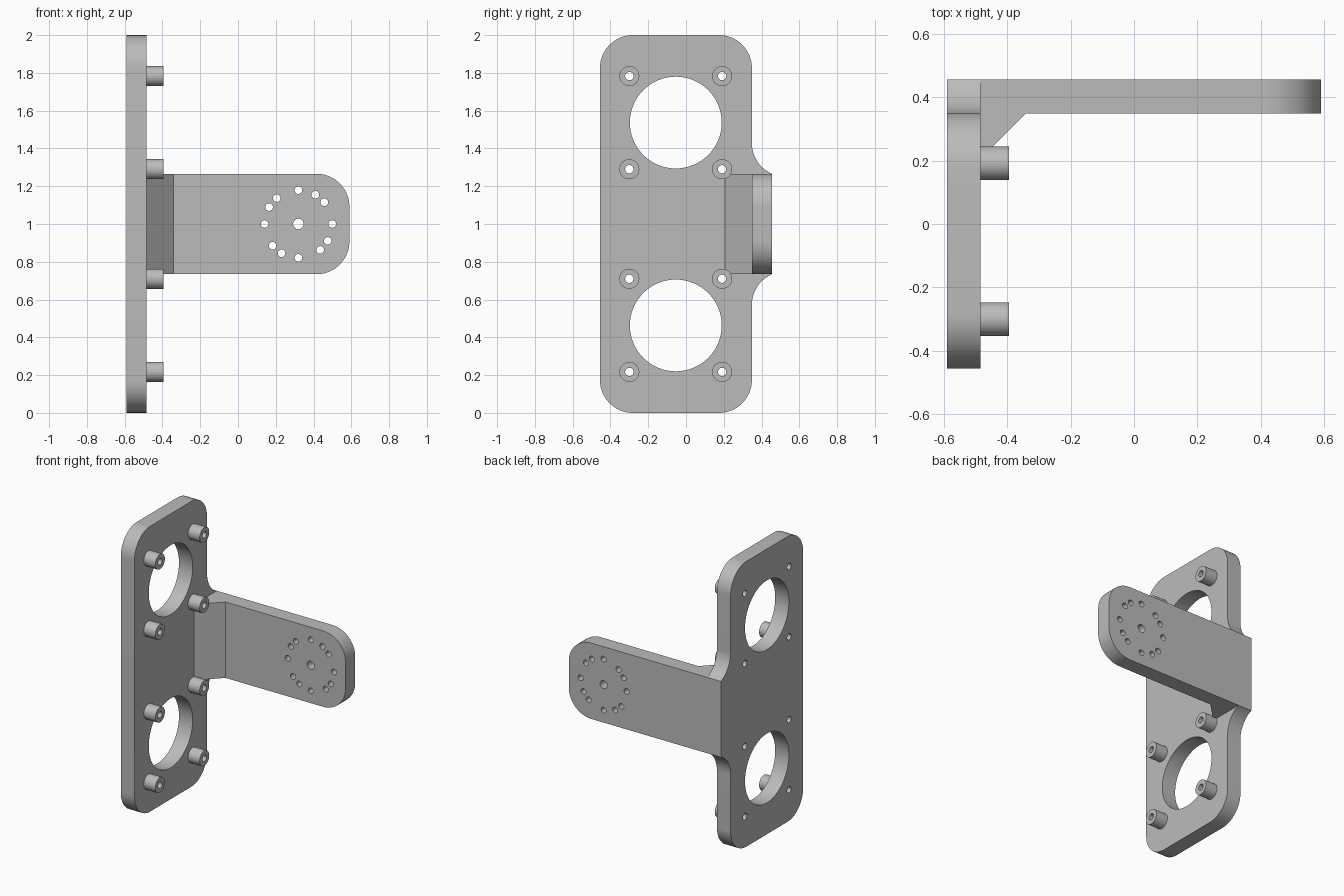
import bpy, bmesh
from math import sin, cos, radians, sqrt
from mathutils import Matrix

cube = bpy.data.objects.get("Cube")
if cube:
    bpy.data.objects.remove(cube)

grey = bpy.data.materials.new("plain grey")
grey.use_nodes = True
grey.diffuse_color = (0.5, 0.5, 0.5, 1)
grey.node_tree.nodes["Principled BSDF"].inputs["Base Color"].default_value = (0.5, 0.5, 0.5, 1)

# Main dimensions
X0, X1, X2 = -0.59, -0.484, 0.59      # plate back, plate face, arm tip
Y0, Y1, Y2 = -0.456, 0.349, 0.456     # plate edge, arm front, arm back
MID, HALF, R = 1.0, 0.266, 0.175      # mid height, half arm height, corner radius
GUSSET = 0.143


def arc(cx, cy, r, a0, a1, n=16):
    angles = [radians(a0 + (a1 - a0) * i / n) for i in range(n + 1)]
    return [(cx + r * cos(a), cy + r * sin(a)) for a in angles]


def circle(cx, cy, r, n=32):
    return arc(cx, cy, r, 0, 360, n)[:-1]


def slab(name, loops, axis, start, end):
    """Fill an outline with holes and extrude it along one world axis."""
    curve = bpy.data.curves.new(name, 'CURVE')
    curve.dimensions, curve.fill_mode = '2D', 'BOTH'
    curve.extrude = (end - start) / 2
    for loop in loops:
        spline = curve.splines.new('POLY')
        spline.points.add(len(loop) - 1)
        spline.use_cyclic_u = True
        for p, (u, v) in zip(spline.points, loop):
            p.co = (u, v, 0, 1)
    helper = bpy.data.objects.new(name + "_outline", curve)
    bpy.context.collection.objects.link(helper)
    graph = bpy.context.evaluated_depsgraph_get()
    mesh = bpy.data.meshes.new_from_object(helper.evaluated_get(graph))
    bpy.data.objects.remove(helper)
    mid = (start + end) / 2
    frames = {
        'X': ((0, 0, 1, mid), (1, 0, 0, 0), (0, 1, 0, 0), (0, 0, 0, 1)),
        'Y': ((1, 0, 0, 0), (0, 0, -1, mid), (0, 1, 0, 0), (0, 0, 0, 1)),
        'Z': ((1, 0, 0, 0), (0, 1, 0, 0), (0, 0, 1, mid), (0, 0, 0, 1)),
    }
    mesh.transform(Matrix(frames[axis]))
    bm = bmesh.new()
    bm.from_mesh(mesh)
    bmesh.ops.remove_doubles(bm, verts=bm.verts, dist=0.0001)
    bmesh.ops.recalc_face_normals(bm, faces=bm.faces)
    bm.to_mesh(mesh)
    bm.free()
    mesh.name = name
    mesh.materials.clear()
    mesh.materials.append(grey)
    obj = bpy.data.objects.new(name, mesh)
    bpy.context.collection.objects.link(obj)
    bpy.ops.object.select_all(action='DESELECT')
    obj.select_set(True)
    bpy.context.view_layer.objects.active = obj
    bpy.ops.object.shade_smooth_by_angle(angle=radians(30))
    return obj


# Upright plate: upper half of the outline, mirrored for the lower half
rise = sqrt(R ** 2 - (R - (Y2 - Y1)) ** 2)
sweep = 180 + math_angle if (math_angle := None) else None
fillet = [p for p in arc(Y1 + R, MID + HALF + rise, R, 270, 180, 32) if p[0] < Y2 - 0.002]
upper = [(Y2, MID + HALF)] + fillet
upper += arc(Y1 - R, 2 - R, R, 0, 90) + arc(Y0 + R, 2 - R, R, 90, 180)
lower = [(y, 2 * MID - z) for y, z in reversed(upper)]

bolts = [(y, MID + s * d) for y in (-0.3, 0.191) for s in (-1, 1) for d in (0.29, 0.783)]
plate_holes = [circle(-0.054, MID + s * 0.537, 0.243, 64) for s in (-1, 1)]
plate_holes += [circle(y, z, 0.022) for y, z in bolts]
slab("upright_plate", [upper + lower] + plate_holes, 'X', X0, X1)

# Hollow standoffs on the plate face
for i, (y, z) in enumerate(bolts):
    slab(f"standoff_{i + 1}", [circle(y, z, 0.053), circle(y, z, 0.022)], 'X', X1, -0.394)

# Side arm with rounded tip, centre hole and ring of small holes
bottom, top = MID - HALF, MID + HALF
arm = [(X1, bottom)] + arc(X2 - R, bottom + R, R, 270, 360)
arm += arc(X2 - R, top - R, R, 0, 90) + [(X1, top)]
hub = 0.32
ring = [radians(q + a) for q in (0, 90, 180, 270) for a in (0, 40, 60)]
arm_holes = [circle(hub, MID, 0.028)]
arm_holes += [circle(hub + 0.179 * cos(a), MID + 0.179 * sin(a), 0.02) for a in ring]
slab("side_arm", [arm] + arm_holes, 'Y', Y1, Y2)

# Sloped gusset in the inner corner
slab("corner_gusset", [[(X1, Y1), (X1, Y1 - GUSSET), (X1 + GUSSET, Y1)]], 'Z', bottom, top)
